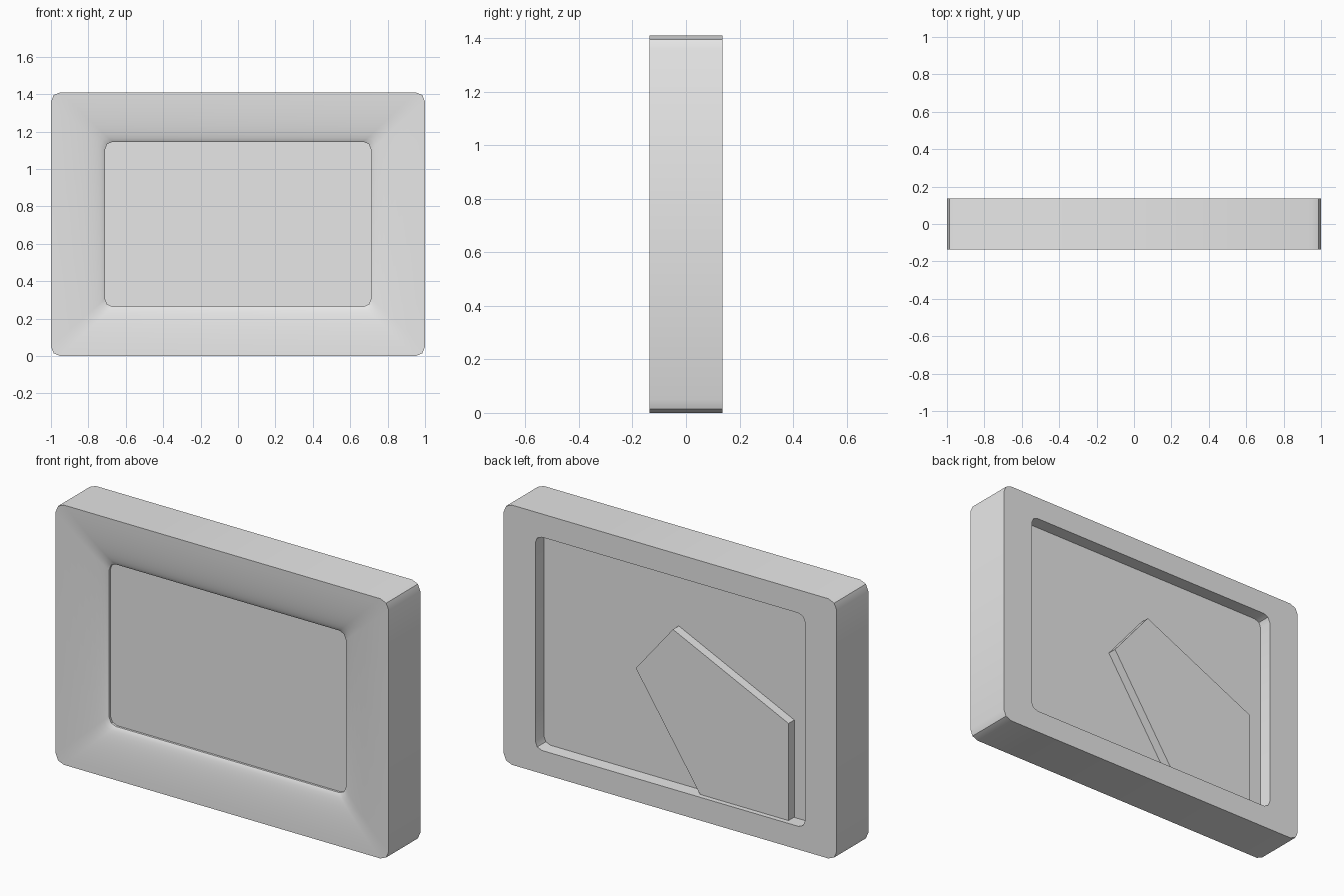
import bpy, bmesh, math

cube = bpy.data.objects.get("Cube")
if cube:
    bpy.data.objects.remove(cube, do_unlink=True)

MID = 0.705            # height of the frame's centre
FRONT, BACK = -0.136, 0.136
PANEL_FRONT, PANEL_BACK = -0.078, 0.062

grey = bpy.data.materials.new("light grey")
grey.use_nodes = True
grey.diffuse_color = (0.8, 0.8, 0.8, 1)
grey.node_tree.nodes["Principled BSDF"].inputs["Base Color"].default_value = (0.8, 0.8, 0.8, 1)


def rounded_ring(bm, half_x, half_z, radius, y, segments=2):
    """One loop of vertices around a rounded rectangle."""
    ring = []
    for corner, (sx, sz) in enumerate([(1, 1), (-1, 1), (-1, -1), (1, -1)]):
        for i in range(segments + 1):
            a = math.pi / 2 * (corner + i / segments)
            ring.append(bm.verts.new((sx * (half_x - radius) + radius * math.cos(a), y,
                                      MID + sz * (half_z - radius) + radius * math.sin(a))))
    return ring


def bridge(bm, a, b):
    n = len(a)
    for i in range(n):
        bm.faces.new((a[i], a[(i + 1) % n], b[(i + 1) % n], b[i]))


def finish(bm, name):
    bmesh.ops.recalc_face_normals(bm, faces=bm.faces)
    mesh = bpy.data.meshes.new(name)
    bm.to_mesh(mesh)
    bm.free()
    mesh.materials.append(grey)
    obj = bpy.data.objects.new(name, mesh)
    bpy.context.collection.objects.link(obj)
    bpy.ops.object.select_all(action="DESELECT")
    obj.select_set(True)
    bpy.context.view_layer.objects.active = obj
    bpy.ops.object.shade_smooth_by_angle(angle=math.radians(30))
    return obj


# Frame border: a convex front moulding, and a rebate cut into the back
outer, opening, rebate = (1.0, 0.705), (0.711, 0.44), (0.81, 0.579)
profile = [(*outer, 0.05, BACK)]
STEPS = 10
for i in range(STEPS + 1):
    t = math.sin(math.radians(82) * i / STEPS) / math.sin(math.radians(82))
    drop = 0.012 * t + 0.04 * (1 - math.sqrt(max(0, 1 - (0.99 * t) ** 2)))
    profile.append((outer[0] + (opening[0] - outer[0]) * t,
                    outer[1] + (opening[1] - outer[1]) * t,
                    0.05 - 0.01 * t, FRONT + drop))
profile += [(*opening, 0.04, PANEL_FRONT),
            (*rebate, 0.04, PANEL_FRONT),
            (*rebate, 0.04, BACK)]
bm = bmesh.new()
rings = [rounded_ring(bm, *p) for p in profile]
for a, b in zip(rings, rings[1:] + rings[:1]):
    bridge(bm, a, b)
finish(bm, "frame_border")

# Picture panel filling the rebate
bm = bmesh.new()
near = rounded_ring(bm, *rebate, 0.04, PANEL_FRONT)
far = rounded_ring(bm, *rebate, 0.04, PANEL_BACK)
bridge(bm, near, far)
bm.faces.new(near)
bm.faces.new(far)
finish(bm, "picture_panel")

# Folded easel stand lying flat on the back of the panel
outline = [(0.223, 0.71), (0.0, 0.98), (-0.694, 0.655), (-0.694, 0.128), (-0.163, 0.128)]
bm = bmesh.new()
base = bm.faces.new([bm.verts.new((x, PANEL_BACK, z)) for x, z in outline])
top = bmesh.ops.extrude_face_region(bm, geom=[base], use_keep_orig=True)["geom"]
bmesh.ops.translate(bm, vec=(0, 0.05, 0),
                    verts=[g for g in top if isinstance(g, bmesh.types.BMVert)])
finish(bm, "easel_stand")
